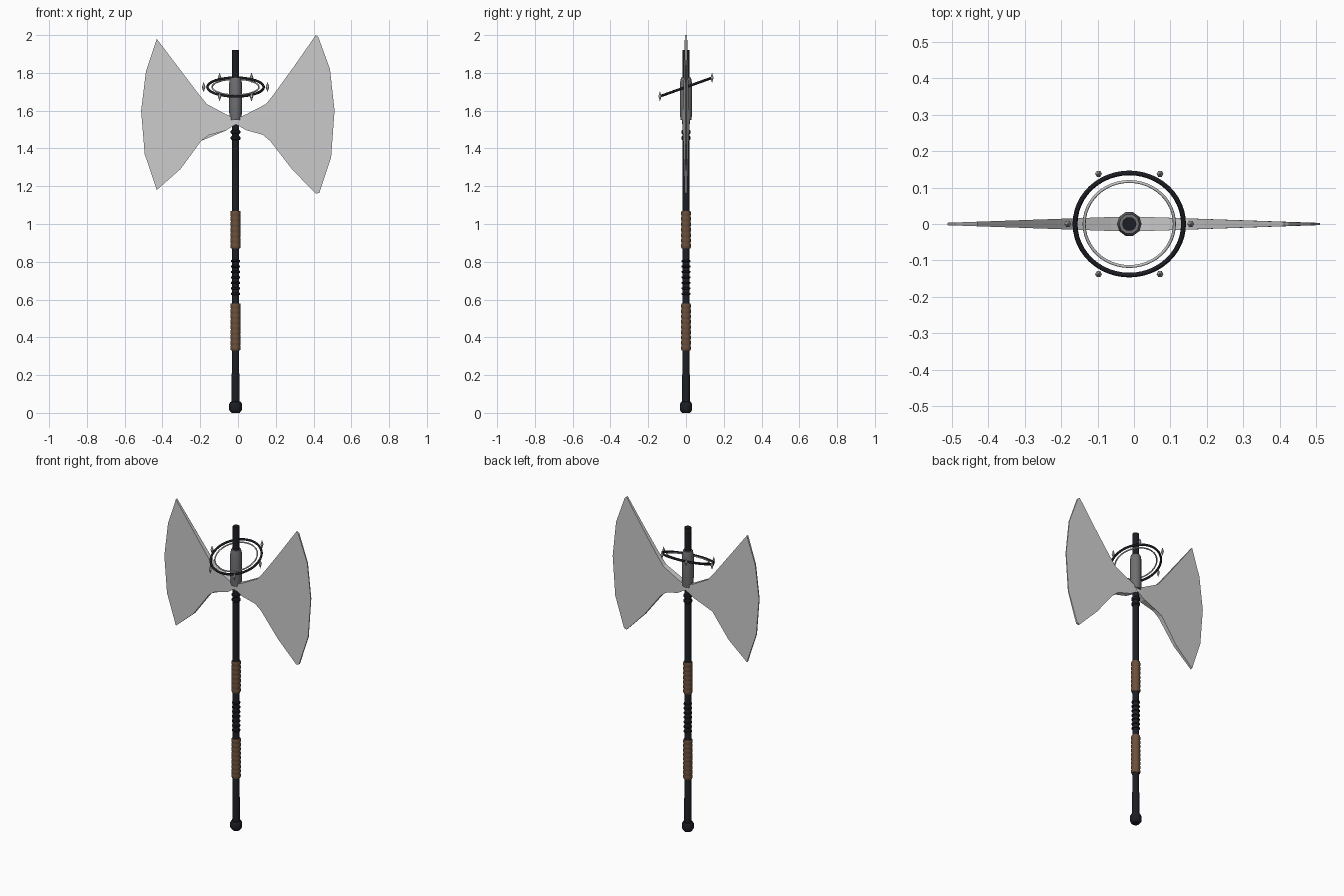
import bpy, bmesh
from math import cos, sin, pi, radians
from mathutils import Matrix, Vector

if "Cube" in bpy.data.objects:
    bpy.data.objects.remove(bpy.data.objects["Cube"])

CX = -0.013          # shaft axis
TILT = radians(19.6)
RING_Z = 1.725


def material(name, col):
    m = bpy.data.materials.new(name)
    m.diffuse_color = (*col, 1)
    m.use_nodes = True
    m.node_tree.nodes["Principled BSDF"].inputs["Base Color"].default_value = m.diffuse_color
    return m


BLACK = material("black_metal", (0.012, 0.013, 0.018))
BROWN = material("leather", (0.15, 0.08, 0.045))
DARK = material("dark_steel", (0.16, 0.16, 0.17))


def finish(name, bm, mat=None, smooth=False):
    bmesh.ops.recalc_face_normals(bm, faces=bm.faces)
    me = bpy.data.meshes.new(name)
    bm.to_mesh(me)
    bm.free()
    ob = bpy.data.objects.new(name, me)
    bpy.context.collection.objects.link(ob)
    if mat:
        me.materials.append(mat)
    if smooth:
        bpy.context.view_layer.objects.active = ob
        ob.select_set(True)
        bpy.ops.object.shade_smooth_by_angle(angle=radians(40))
        ob.select_set(False)
    return ob


def lathe(name, profile, mat=None, sides=10):
    """Closed turned solid from (radius, z) pairs around the shaft axis."""
    bm = bmesh.new()
    loops = [[bm.verts.new((CX + r * cos(2 * pi * i / sides),
                            r * sin(2 * pi * i / sides), z))
              for i in range(sides)] for r, z in profile]
    for a, b in zip(loops, loops[1:]):
        for i in range(sides):
            j = (i + 1) % sides
            bm.faces.new((a[i], a[j], b[j], b[i]))
    bm.faces.new(loops[0])
    bm.faces.new(loops[-1])
    return finish(name, bm, mat, True)


def ring(name, major, minor, mat):
    bpy.ops.mesh.primitive_torus_add(
        major_radius=major, minor_radius=minor, major_segments=48,
        minor_segments=8, location=(CX, 0, RING_Z), rotation=(TILT, 0, 0))
    ob = bpy.context.object
    ob.name = name
    if mat:
        ob.data.materials.append(mat)
    bpy.ops.object.shade_smooth_by_angle(angle=radians(60))


def blade(name, outline):
    """Wedge-shaped blade: thick by the shaft, thin at the cutting edge."""
    bm = bmesh.new()

    def half(x):
        return 0.021 - 0.018 * min(abs(x - CX) / 0.51, 1)
    front = [bm.verts.new((x, -half(x), z)) for x, z in outline]
    back = [bm.verts.new((x, half(x), z)) for x, z in outline]
    n = len(outline)
    bm.faces.new(front)
    bm.faces.new(back[::-1])
    for i in range(n):
        j = (i + 1) % n
        bm.faces.new((front[i], front[j], back[j], back[i]))
    bmesh.ops.triangulate(bm, faces=[f for f in bm.faces if len(f.verts) > 4])
    return finish(name, bm)


# Shaft and pommel
lathe("shaft", [(0.022, 0.04), (0.022, 0.2), (0.0195, 0.21), (0.0195, 1.92)], BLACK)
lathe("pommel", [(0.022, 0.0), (0.032, 0.012), (0.034, 0.018),
                 (0.034, 0.047), (0.028, 0.058), (0.022, 0.06)], BLACK)


# Wrapped leather grips
def grip(name, z0, z1, turns):
    prof = [(0.019, z0), (0.024, z0)]
    step = (z1 - z0) / turns
    for i in range(turns):
        z = z0 + i * step
        prof += [(0.027, z + 0.25 * step), (0.027, z + 0.75 * step),
                 (0.0248, z + step)]
    prof.append((0.019, z1))
    lathe(name, prof, BROWN)


grip("lower_grip", 0.33, 0.58, 9)
grip("upper_grip", 0.87, 1.07, 7)


# Raised bands on the shaft
def band(name, z, r=0.0245, h=0.007):
    lathe(name, [(0.019, z - h), (r, z - h * 0.5), (r, z + h * 0.5), (0.019, z + h)], BLACK)


for i in range(7):
    band(f"middle_band_{i + 1}", 0.63 + i * 0.029)
for i, z in enumerate((1.455, 1.487)):
    band(f"neck_band_{i + 1}", z, 0.0255, 0.012)

# Head socket
lathe("socket", [(0.02, 1.55), (0.031, 1.55), (0.034, 1.60), (0.034, 1.745),
                 (0.028, 1.775), (0.02, 1.775)], DARK)

# Blades
blade("left_blade", [
    (0.012, 1.545), (-0.063, 1.58), (-0.165, 1.635), (-0.21, 1.69), (-0.31, 1.82),
    (-0.43, 1.98), (-0.487, 1.81), (-0.513, 1.60), (-0.494, 1.37), (-0.43, 1.18),
    (-0.305, 1.29), (-0.195, 1.44), (-0.155, 1.47), (-0.063, 1.495)])
blade("right_blade", [
    (-0.037, 1.545), (0.042, 1.58), (0.148, 1.635), (0.192, 1.69), (0.297, 1.835),
    (0.412, 2.0), (0.425, 1.99), (0.487, 1.82), (0.511, 1.60), (0.493, 1.354),
    (0.43, 1.165), (0.412, 1.16), (0.286, 1.29), (0.17, 1.44), (0.13, 1.473),
    (0.042, 1.497)])

# Tilted halo with upright diamond studs
ring("outer_ring", 0.149, 0.0068, BLACK)
ring("inner_ring", 0.124, 0.0042, None)
tilt = Matrix.Rotation(TILT, 3, 'X')
for k in range(6):
    a = k * pi / 3
    p = tilt @ Vector((0.169 * cos(a), 0.169 * sin(a), 0)) + Vector((CX, 0, RING_Z))
    bm = bmesh.new()
    waist = [bm.verts.new(p + Vector((0.0095 * cos(i * pi / 3), 0.0095 * sin(i * pi / 3), 0)))
             for i in range(6)]
    for s in (-0.028, 0.028):
        tip = bm.verts.new(p + Vector((0, 0, s)))
        for i in range(6):
            bm.faces.new((waist[i], waist[(i + 1) % 6], tip))
    finish(f"stud_{k + 1}", bm)
